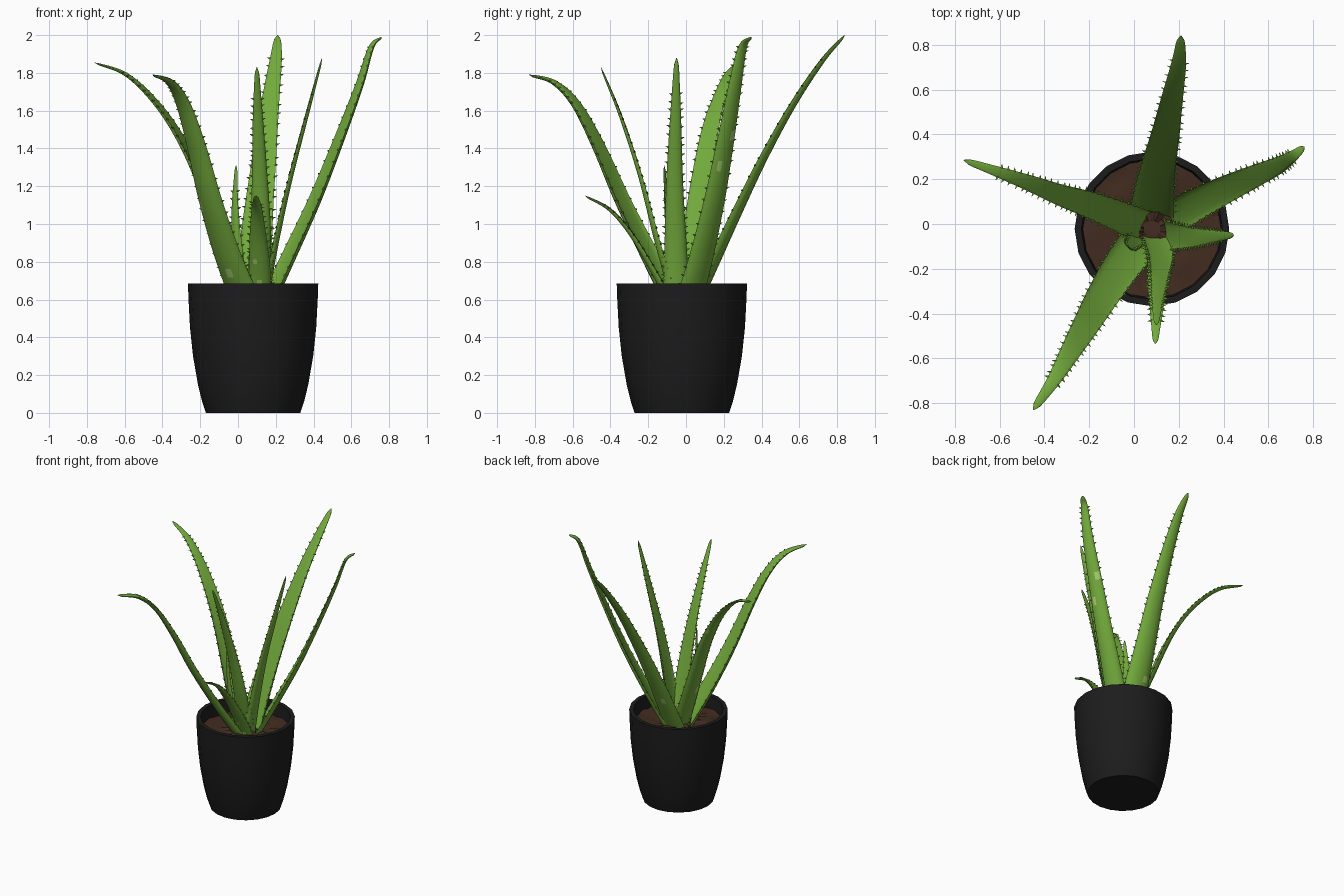
import bpy, bmesh, math, random
from mathutils import Vector

random.seed(4)
if "Cube" in bpy.data.objects:
    bpy.data.objects.remove(bpy.data.objects["Cube"], do_unlink=True)


def material(name, rgb):
    m = bpy.data.materials.new(name)
    m.use_nodes = True
    m.diffuse_color = (*rgb, 1)
    bsdf = m.node_tree.nodes["Principled BSDF"]
    bsdf.inputs["Base Color"].default_value = (*rgb, 1)
    bsdf.inputs["Roughness"].default_value = 0.7
    return m


GREEN = material("leaf green", (0.17, 0.40, 0.045))
PALE = material("pale fleck green", (0.38, 0.60, 0.16))
BLACK = material("pot black", (0.012, 0.012, 0.012))
BROWN = material("soil brown", (0.055, 0.025, 0.015))
CENTRE = Vector((0.08, -0.022, 0))


def finish(bm, name, mats, angle=50):
    bmesh.ops.recalc_face_normals(bm, faces=bm.faces)
    mesh = bpy.data.meshes.new(name)
    bm.to_mesh(mesh)
    bm.free()
    ob = bpy.data.objects.new(name, mesh)
    bpy.context.collection.objects.link(ob)
    for m in mats:
        mesh.materials.append(m)
    bpy.ops.object.select_all(action='DESELECT')
    ob.select_set(True)
    bpy.context.view_layer.objects.active = ob
    bpy.ops.object.shade_smooth_by_angle(angle=math.radians(angle))
    return ob


def bridge(bm, a, b):
    n = len(a)
    return [bm.faces.new((a[i], a[(i + 1) % n], b[(i + 1) % n], b[i])) for i in range(n)]


def ring(bm, radius, z, sides, jitter=0):
    return [bm.verts.new(CENTRE + Vector((radius * math.cos(2 * math.pi * i / sides),
                                          radius * math.sin(2 * math.pi * i / sides),
                                          z + random.uniform(-jitter, jitter))))
            for i in range(sides)]


# Pot: lathed wall, rim and inner wall
bm = bmesh.new()
profile = [(0.25, 0), (0.27, 0.06), (0.292, 0.15), (0.318, 0.3), (0.334, 0.45),
           (0.342, 0.6), (0.345, 0.685), (0.315, 0.685), (0.305, 0.55)]
rings = [ring(bm, r, z, 20) for r, z in profile]
for a, b in zip(rings, rings[1:]):
    bridge(bm, a, b)
bm.faces.new(rings[0])
bm.faces.new(rings[-1])
finish(bm, "pot", [BLACK], 40)

# Soil: lumpy disc inside the pot
bm = bmesh.new()
rings = [ring(bm, 0.31 * k / 8, 0.59, 32, 0.01) for k in range(8, 0, -1)]
for a, b in zip(rings, rings[1:]):
    bridge(bm, a, b)
bm.faces.new(rings[-1])
finish(bm, "soil", [BROWN], 20)


def spline(pts, t):
    """Smooth point through the given path, t from 0 to 1."""
    p = [2 * pts[0] - pts[1]] + pts + [2 * pts[-1] - pts[-2]]
    u = t * (len(pts) - 1)
    i = min(int(u), len(pts) - 2)
    u -= i
    a, b, c, d = p[i:i + 4]
    return 0.5 * (2 * b + (c - a) * u + (2 * a - 5 * b + 4 * c - d) * u * u
                  + (3 * b - a - 3 * c + d) * u ** 3)


def leaf(name, width, path, spines=24, steps=36, half=7):
    pts = [Vector(p) for p in path]
    reach = pts[-1] - pts[0]
    side = Vector((reach.y, -reach.x, 0)).normalized()

    def frame(s):
        p = spline(pts, s)
        t = (spline(pts, min(s + 0.01, 1)) - spline(pts, max(s - 0.01, 0))).normalized()
        w = (side - t * side.dot(t)).normalized()
        up = w.cross(t)
        # Slow taper with a rounded tip
        size = width * (1 - 0.84 * s ** 1.2) * math.sqrt(max(0.02, 1 - max(0, (s - 0.95) / 0.05) ** 2))
        return p, t, w, up, size / 2

    bm = bmesh.new()
    loops = []
    for k in range(steps + 1):
        s = k / steps
        p, t, w, up, h = frame(s)
        dish = 0.3 * (1 - s) - 0.3 * s
        loop = []
        # Rounded underside, then the dished upper face
        for j in range(2 * half):
            a = math.pi * j / half
            depth = 0.55 if j <= half else dish
            loop.append(bm.verts.new(p + w * h * math.cos(a) - up * h * depth * abs(math.sin(a))))
        loops.append(loop)
    for k, (a, b) in enumerate(zip(loops, loops[1:])):
        for j, f in enumerate(bridge(bm, a, b)):
            # Pale flecks scattered on the underside
            if 0 < j < half - 1 and 3 < k < steps * 0.7 and random.random() < 0.015:
                f.material_index = 1
    bm.faces.new(loops[0])
    bm.faces.new(loops[-1])

    # Marginal spines, leaning toward the tip
    for k in range(spines):
        s = 0.06 + 0.8 * k / spines
        for sign in (-1, 1):
            p, t, w, up, h = frame(min(s + random.uniform(0, 0.012), 0.95))
            root = p + w * sign * (h - 0.004)
            tip = bm.verts.new(root + w * sign * 0.02 + t * 0.007)
            base = [bm.verts.new(root + d) for d in (t * 0.008, up * 0.006, t * -0.008, up * -0.006)]
            for i in range(4):
                bm.faces.new((base[i], base[(i + 1) % 4], tip))
    finish(bm, name, [GREEN, PALE], 60)


leaf("back_leaf", 0.20, [(0.08, 0.02, 0.58), (0.09, 0.14, 0.83), (0.11, 0.26, 1.08),
                         (0.14, 0.40, 1.36), (0.17, 0.56, 1.64), (0.20, 0.72, 1.87), (0.21, 0.84, 2.0)])
leaf("back_left_leaf", 0.16, [(0.14, 0.01, 0.58), (0.26, 0.08, 0.83), (0.40, 0.15, 1.13),
                              (0.53, 0.21, 1.45), (0.64, 0.26, 1.74), (0.705, 0.30, 1.94), (0.76, 0.345, 1.99)])
leaf("back_right_leaf", 0.15, [(0.06, -0.02, 0.58), (-0.08, 0.04, 0.94), (-0.21, 0.09, 1.28),
                               (-0.33, 0.13, 1.51), (-0.46, 0.18, 1.68), (-0.60, 0.23, 1.80), (-0.76, 0.285, 1.855)])
leaf("front_right_leaf", 0.185, [(0.05, -0.05, 0.58), (-0.05, -0.18, 0.83), (-0.145, -0.33, 1.13),
                                 (-0.22, -0.46, 1.42), (-0.29, -0.58, 1.64), (-0.36, -0.70, 1.755), (-0.45, -0.83, 1.79)])
leaf("left_leaf", 0.14, [(0.12, -0.05, 0.58), (0.18, -0.055, 0.88), (0.26, -0.06, 1.22),
                         (0.36, -0.055, 1.58), (0.445, -0.05, 1.88)])
leaf("front_tall_leaf", 0.13, [(0.10, -0.04, 0.58), (0.12, -0.14, 0.92), (0.115, -0.23, 1.25),
                               (0.105, -0.34, 1.57), (0.10, -0.45, 1.83)])
leaf("front_short_leaf", 0.135, [(0.11, -0.06, 0.58), (0.115, -0.16, 0.76), (0.105, -0.28, 0.95),
                                 (0.10, -0.40, 1.08), (0.095, -0.535, 1.15)], 15)
leaf("inner_shoot", 0.085, [(0.03, -0.05, 0.58), (0.0, -0.08, 0.84), (-0.015, -0.10, 1.08), (-0.01, -0.115, 1.31)], 12)
